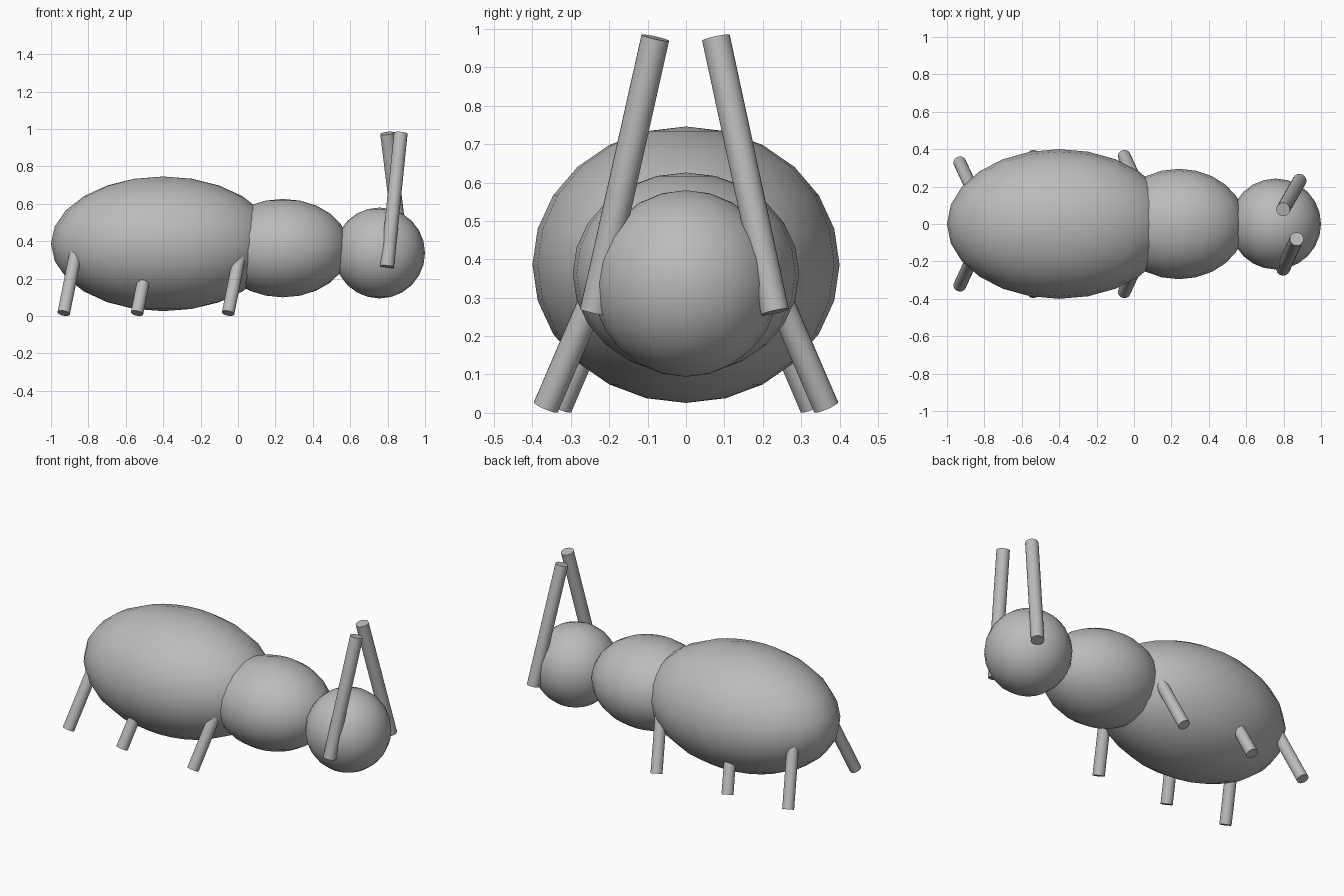
import bpy
from mathutils import Vector

if "Cube" in bpy.data.objects:
    bpy.data.objects.remove(bpy.data.objects["Cube"])

grey = bpy.data.materials.new("plain grey")
grey.diffuse_color = (0.5, 0.5, 0.5, 1)
grey.use_nodes = True
grey.node_tree.nodes["Principled BSDF"].inputs["Base Color"].default_value = grey.diffuse_color


def finish(obj, name):
    obj.name = name
    obj.data.materials.append(grey)
    bpy.ops.object.shade_smooth_by_angle(angle=0.7)
    return obj


def ellipsoid(name, centre, radii):
    bpy.ops.mesh.primitive_uv_sphere_add(segments=24, ring_count=12, location=centre)
    obj = bpy.context.object
    obj.scale = radii
    bpy.ops.object.transform_apply(location=False, rotation=False, scale=True)
    return finish(obj, name)


def rod(name, start, end, radius):
    a, b = Vector(start), Vector(end)
    bpy.ops.mesh.primitive_cylinder_add(vertices=20, radius=radius, depth=(b - a).length,
                                        location=(a + b) / 2)
    obj = bpy.context.object
    obj.rotation_euler = (b - a).to_track_quat('Z', 'Y').to_euler()
    return finish(obj, name)


# Three body segments
ellipsoid("abdomen", (-0.4, 0, 0.386), (0.6, 0.4, 0.36))
ellipsoid("thorax", (0.24, 0, 0.363), (0.355, 0.295, 0.263))
ellipsoid("head", (0.757, 0, 0.337), (0.243, 0.243, 0.243))

# Three pairs of splayed legs, leaning forward and inward towards the body
for part, x, y in (("front", -0.053, 0.365), ("middle", -0.54, 0.365), ("back", -0.932, 0.33)):
    for side, s in (("left", 1), ("right", -1)):
        foot = Vector((x, s * y, 0.015))
        hip = foot + Vector((0.2, -s * 0.43, 1.0)) * 0.4
        rod(f"{part}_{side}_leg", foot, hip, 0.034)

# Antennae: one leans back, the other forward
rod("left_antenna", (0.885, 0.232, 0.263), (0.797, 0.078, 0.977), 0.037)
rod("right_antenna", (0.797, -0.24, 0.263), (0.87, -0.08, 0.977), 0.037)
